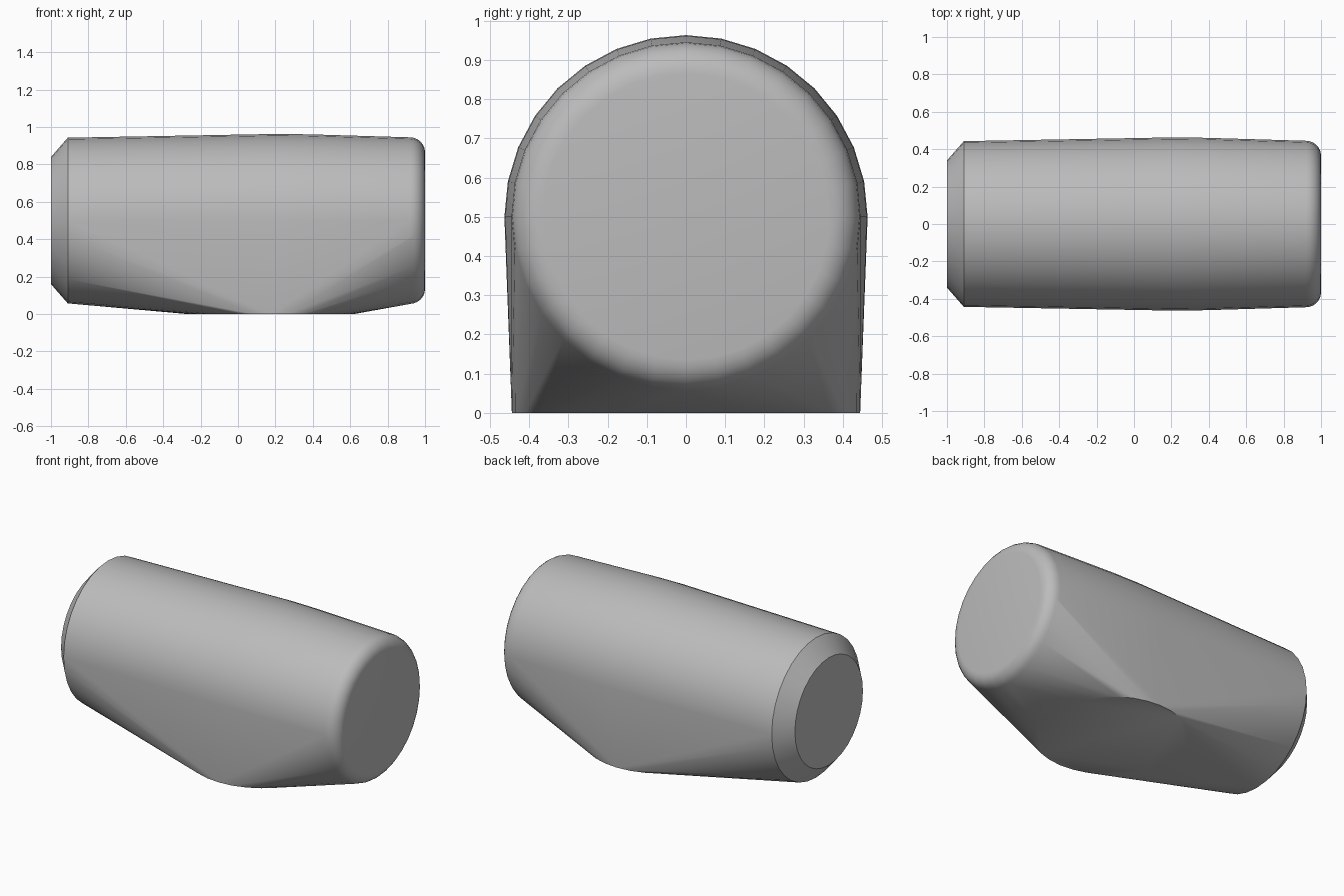
import bpy, bmesh, math

if "Cube" in bpy.data.objects:
    bpy.data.objects.remove(bpy.data.objects["Cube"], do_unlink=True)

SEGMENTS = 32
AXIS_Z = 0.5

# Single grey material
grey = bpy.data.materials.new("plain grey")
grey.use_nodes = True
colour = (0.5, 0.5, 0.5, 1)
grey.diffuse_color = colour
grey.node_tree.nodes["Principled BSDF"].inputs["Base Color"].default_value = colour

bm = bmesh.new()


def circle(radius, place):
    """Add a ring of vertices; place maps (u, v) to a point."""
    for i in range(SEGMENTS):
        a = math.tau * i / SEGMENTS
        bm.verts.new(place(radius * math.cos(a), radius * math.sin(a)))


# Barrel rings along x: chamfered left end, gentle belly, rounded right end
profile = [(-1, 0.34), (-0.91, 0.443), (0.1, 0.461), (0.2, 0.463), (0.38, 0.461)]
fillet = 0.08
for step in range(7):
    a = math.pi / 2 * step / 6
    profile.append((1 - fillet + fillet * math.sin(a), 0.365 + fillet * math.cos(a)))
for x, radius in profile:
    circle(radius, lambda u, v: (x, u, AXIS_Z + v))

# Round flat foot
circle(0.444, lambda u, v: (0.175 + u, v, 0))

# Stretch one skin around the barrel and the foot
hull = bmesh.ops.convex_hull(bm, input=bm.verts[:])
loose = {g for g in hull["geom_interior"] + hull["geom_unused"]
         if isinstance(g, bmesh.types.BMVert)}
bmesh.ops.delete(bm, geom=list(loose), context="VERTS")
bmesh.ops.dissolve_limit(bm, angle_limit=math.radians(0.1),
                         verts=bm.verts[:], edges=bm.edges[:])
bmesh.ops.recalc_face_normals(bm, faces=bm.faces[:])

mesh = bpy.data.meshes.new("housing")
bm.to_mesh(mesh)
bm.free()
mesh.materials.append(grey)
housing = bpy.data.objects.new("housing", mesh)
bpy.context.collection.objects.link(housing)

# Smooth sides, crisp rims
bpy.ops.object.select_all(action="DESELECT")
housing.select_set(True)
bpy.context.view_layer.objects.active = housing
bpy.ops.object.shade_smooth_by_angle(angle=math.radians(30))
